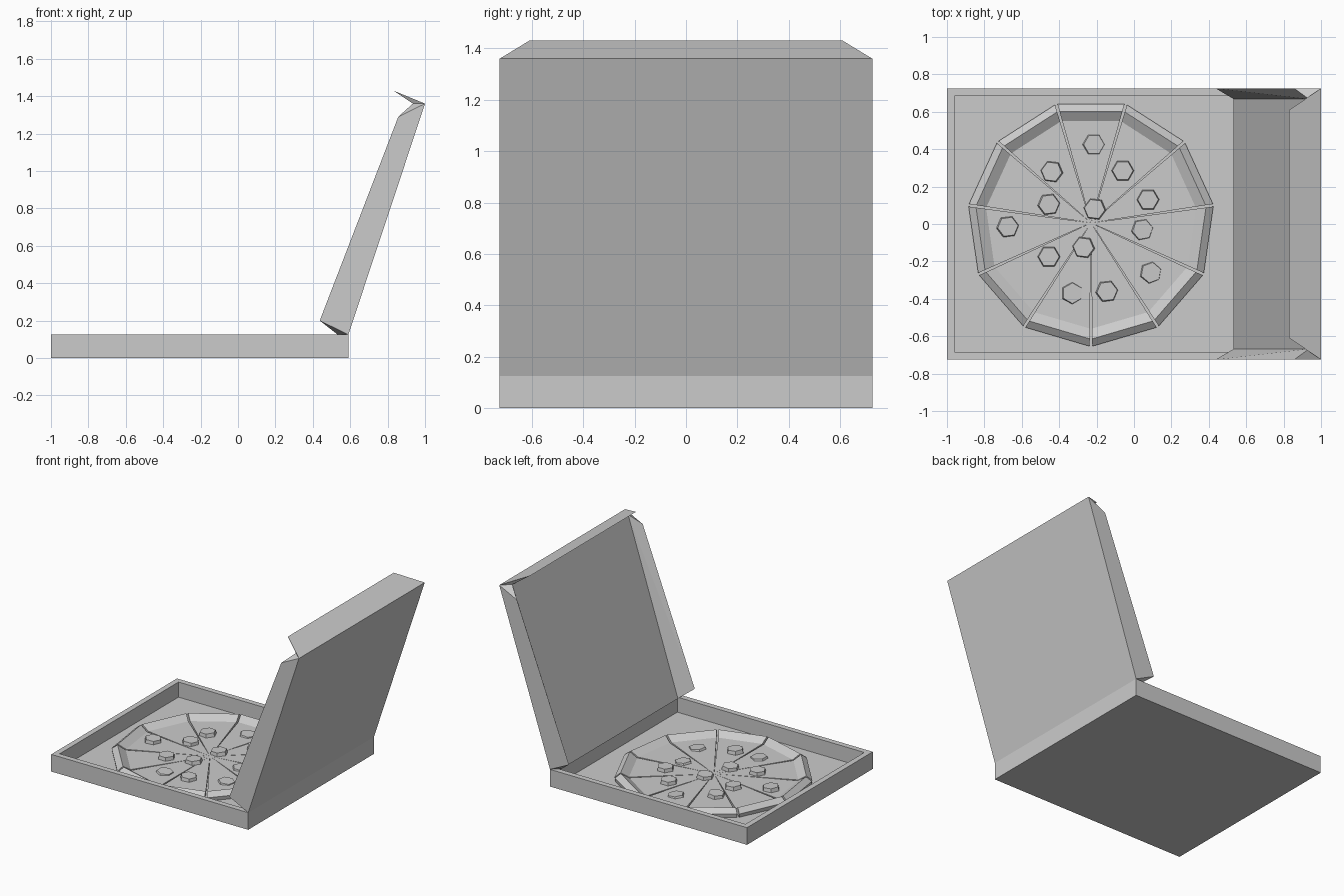
import bpy, bmesh
from math import radians, sin, cos, pi
from mathutils import Vector, Matrix

if "Cube" in bpy.data.objects:
    bpy.data.objects.remove(bpy.data.objects["Cube"], do_unlink=True)

grey = bpy.data.materials.new("plain_grey")
grey.use_nodes = True
grey.diffuse_color = (0.6, 0.6, 0.6, 1)
grey.node_tree.nodes["Principled BSDF"].inputs["Base Color"].default_value = (0.6, 0.6, 0.6, 1)


def finish(name, bm):
    bmesh.ops.recalc_face_normals(bm, faces=bm.faces)
    mesh = bpy.data.meshes.new(name)
    bm.to_mesh(mesh)
    bm.free()
    mesh.materials.append(grey)
    obj = bpy.data.objects.new(name, mesh)
    bpy.context.collection.objects.link(obj)
    return obj


def hull(name, points):
    bm = bmesh.new()
    for p in points:
        bm.verts.new(p)
    bmesh.ops.convex_hull(bm, input=bm.verts)
    bmesh.ops.dissolve_limit(bm, angle_limit=radians(0.5), verts=bm.verts, edges=bm.edges)
    return finish(name, bm)


# Box tray: a block with its top inset and pushed down
LEFT, HINGE, HALF, WALL, RIM, FLOOR = -1.0, 0.59, 0.725, 0.057, 0.125, 0.015
bm = bmesh.new()
bmesh.ops.create_cube(bm, size=1)
bmesh.ops.scale(bm, vec=(HINGE - LEFT, 2 * HALF, RIM), verts=bm.verts)
bmesh.ops.translate(bm, vec=((HINGE + LEFT) / 2, 0, RIM / 2), verts=bm.verts)
top = max(bm.faces, key=lambda f: f.calc_center_median().z)
bmesh.ops.inset_region(bm, faces=[top], thickness=WALL)
ring = bmesh.ops.extrude_face_region(bm, geom=[top])["geom"]
bmesh.ops.translate(bm, vec=(0, 0, FLOOR - RIM),
                    verts=[g for g in ring if isinstance(g, bmesh.types.BMVert)])
if top.is_valid:
    bmesh.ops.delete(bm, geom=[top], context='FACES_ONLY')
finish("box_tray", bm)


# Lid: tilted panel, narrower on its inside, with wedge flaps on three edges
def at(xz, y):
    return Vector((xz[0], y, xz[1]))


low_out, low_in, low_tip = (HINGE, RIM), (HINGE - WALL, RIM), (0.437, 0.2)
high_out, high_in, high_tip = (1.0, 1.36), (0.935, 1.36), (0.857, 1.29)
IN = HALF - WALL
hull("lid_panel", [at(p, s * HALF) for p in (low_out, high_out) for s in (-1, 1)]
     + [at(p, s * IN) for p in (low_in, high_in) for s in (-1, 1)])
for side, s in (("front", -1), ("back", 1)):
    hull("lid_flap_" + side,
         [at(p, s * HALF) for p in (low_out, high_out, low_tip, high_tip)]
         + [at(p, s * IN) for p in (low_in, high_in)])
hull("lid_flap_end", [at(p, s * y) for s in (-1, 1)
                      for p, y in ((high_out, HALF), (high_in, IN), ((0.83, 1.43), 0.61))])

# Pizza: eleven slices swept from one radial profile
CENTRE = Vector((-0.23, 0.006, 0))
SLICES = 11
CHEESE = 0.038
profile = [(0.655, FLOOR), (0.66, 0.042), (0.62, 0.072), (0.565, CHEESE)]
half_angle = pi / SLICES - radians(0.6)


def pizza_slice(name, middle):
    bm = bmesh.new()
    tip_low = bm.verts.new(CENTRE + Vector((0, 0, FLOOR)))
    tip_high = bm.verts.new(CENTRE + Vector((0, 0, CHEESE)))
    sides = []
    for sign in (-1, 1):
        a = middle + sign * half_angle
        sides.append([tip_low] + [bm.verts.new(CENTRE + Vector((r * cos(a), r * sin(a), z)))
                                  for r, z in profile] + [tip_high])
    one, two = sides
    for loop in sides:
        bm.faces.new(loop)
    for i in range(len(one) - 1):
        corners = list(dict.fromkeys((one[i], one[i + 1], two[i + 1], two[i])))
        bm.faces.new(corners)
    finish(name, bm)


for k in range(SLICES):
    pizza_slice(f"pizza_slice_{k + 1}", pi / 2 + k * 2 * pi / SLICES)


# Toppings: six-sided discs, some raised and some sunk into the cheese
def topping(name, x, y, height, turn, tilt):
    bm = bmesh.new()
    place = (Matrix.Translation((x, y, CHEESE + height / 2 - 0.006))
             @ Matrix.Rotation(radians(tilt), 4, 'Y') @ Matrix.Rotation(radians(turn), 4, 'Z'))
    bmesh.ops.create_cone(bm, cap_ends=True, segments=6, radius1=0.063, radius2=0.055,
                          depth=height + 0.012, matrix=place)
    finish(name, bm)


raised = [(-0.44, 0.28), (-0.06, 0.285), (-0.455, 0.105), (-0.21, 0.08), (0.075, 0.13),
          (-0.675, -0.015), (-0.27, -0.125), (-0.455, -0.175), (-0.145, -0.36)]
sunk = [(-0.215, 0.425), (0.045, -0.03), (0.09, -0.26), (-0.33, -0.37)]
for i, (x, y) in enumerate(raised):
    topping(f"topping_raised_{i + 1}", x, y, 0.024, 90 + 7 * (i % 3 - 1), 3 * (i % 3 - 1))
for i, (x, y) in enumerate(sunk):
    topping(f"topping_sunk_{i + 1}", x, y, 0.01, 90 + 10 * i, 5)
